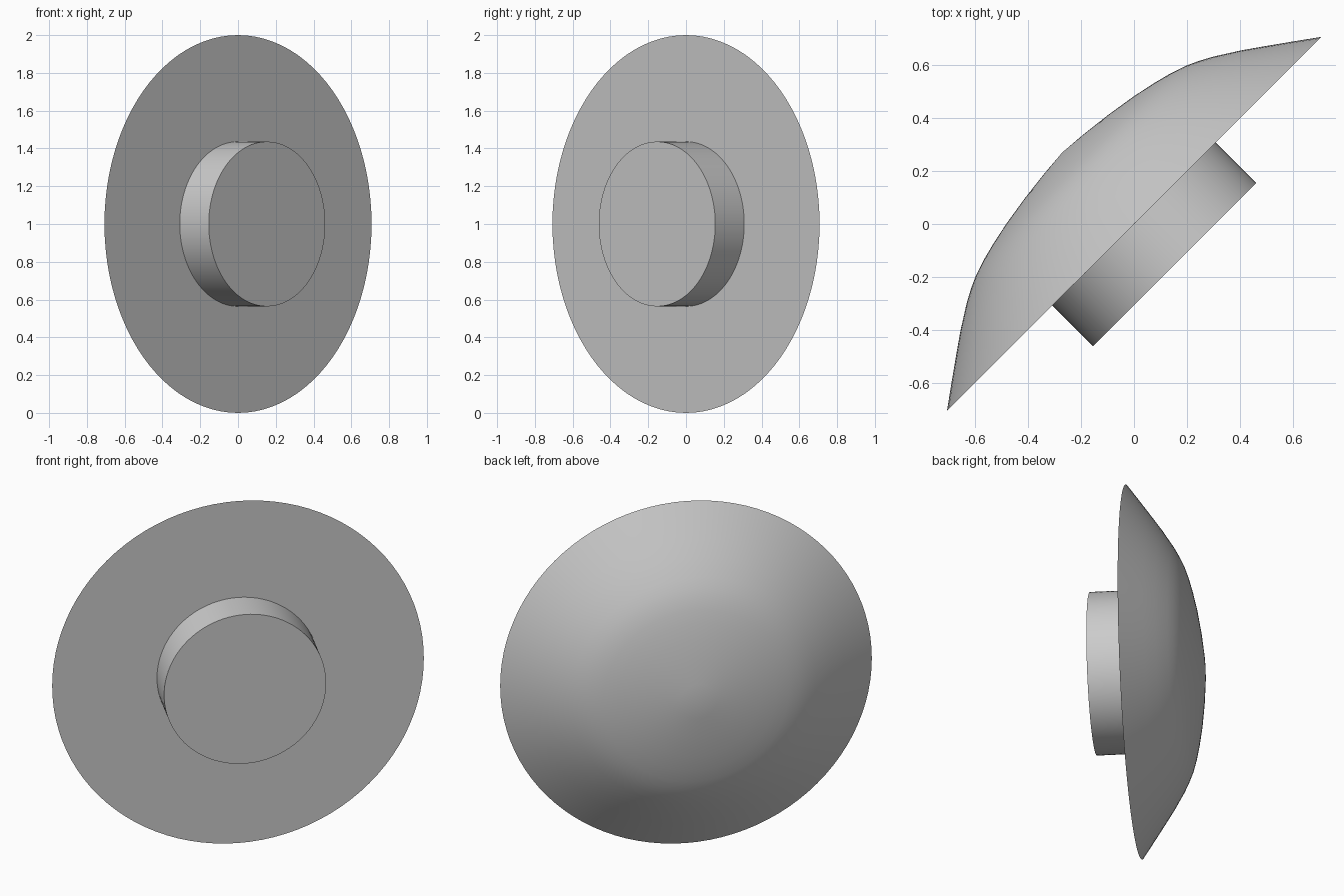
import bpy
import math
from mathutils import Matrix, Vector

cube = bpy.data.objects.get("Cube")
if cube:
    bpy.data.objects.remove(cube, do_unlink=True)

grey = bpy.data.materials.new("light_grey")
grey.use_nodes = True
colour = (0.6, 0.6, 0.6, 1)
grey.diffuse_color = colour
grey.node_tree.nodes["Principled BSDF"].inputs["Base Color"].default_value = colour

SEGMENTS = 96
# Shared axis lies flat, pointing towards the back right
AXIS = Vector((-1, 1, 0)).normalized()
PLACE = Matrix.Translation((0, 0, 1)) @ AXIS.to_track_quat("Z", "Y").to_matrix().to_4x4()


def lathe(name, rings, tip=None):
    """Spin (radius, height) rings round the axis, closing the end with a cap or a tip."""
    verts, faces = [], []
    for radius, height in rings:
        for i in range(SEGMENTS):
            a = math.tau * i / SEGMENTS
            verts.append((radius * math.cos(a), radius * math.sin(a), height))
    for r in range(len(rings) - 1):
        for i in range(SEGMENTS):
            j = (i + 1) % SEGMENTS
            low, high = r * SEGMENTS, (r + 1) * SEGMENTS
            faces.append((low + i, low + j, high + j, high + i))
    faces.append(tuple(reversed(range(SEGMENTS))))
    last = (len(rings) - 1) * SEGMENTS
    if tip is None:
        faces.append(tuple(range(last, last + SEGMENTS)))
    else:
        verts.append((0, 0, tip))
        for i in range(SEGMENTS):
            faces.append((last + i, last + (i + 1) % SEGMENTS, len(verts) - 1))
    mesh = bpy.data.meshes.new(name)
    mesh.from_pydata(verts, [], faces)
    mesh.transform(PLACE)
    mesh.materials.append(grey)
    obj = bpy.data.objects.new(name, mesh)
    bpy.context.collection.objects.link(obj)
    bpy.ops.object.select_all(action="DESELECT")
    obj.select_set(True)
    bpy.context.view_layer.objects.active = obj
    bpy.ops.object.shade_smooth_by_angle(angle=math.radians(30))
    return obj


# Shallow domed head with a slightly pointed centre and flat underside
lathe("domed_head", [(1, 0), (0.91, 0.065), (0.83, 0.122), (0.75, 0.178),
                     (0.66, 0.235), (0.61, 0.262), (0.56, 0.285), (0.5, 0.305),
                     (0.43, 0.323), (0.34, 0.342), (0.22, 0.361), (0.1, 0.375)], tip=0.383)

# Short round stub on the flat side
lathe("round_stub", [(0.436, -0.217), (0.436, 0.01)])
